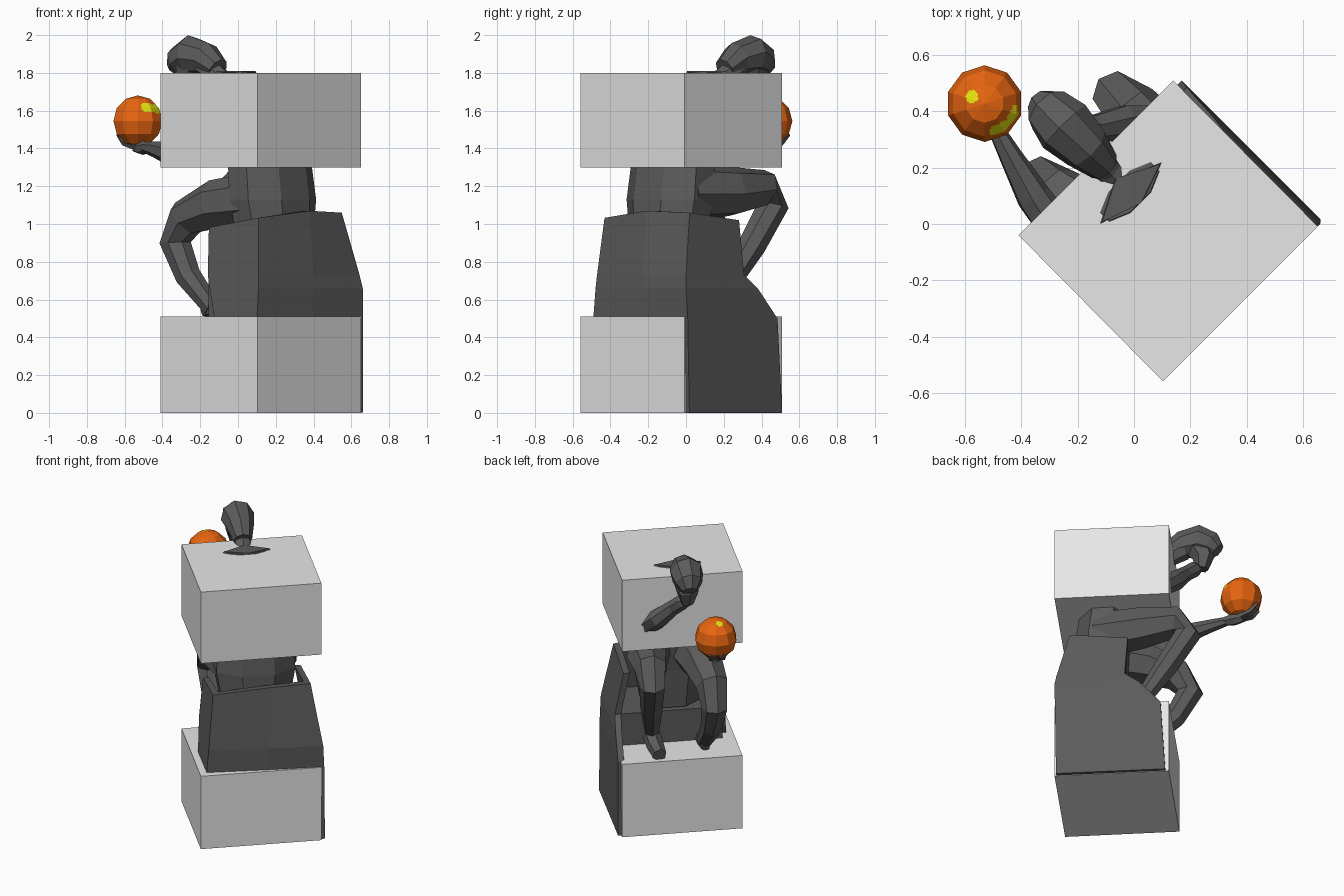
import bpy, bmesh, math
from mathutils import Vector

if "Cube" in bpy.data.objects:
    bpy.data.objects.remove(bpy.data.objects["Cube"])

S = math.sqrt(0.5)


def P(u, v, z):
    """Figure space (u forward, v to its right) to world: it is turned 45 degrees."""
    return Vector((S * (v - u), S * (u + v), z))


def material(name, rgb):
    m = bpy.data.materials.new(name)
    m.diffuse_color = (*rgb, 1)
    m.use_nodes = True
    m.node_tree.nodes["Principled BSDF"].inputs["Base Color"].default_value = m.diffuse_color
    return m


DARK = material("dark_stone", (0.105, 0.105, 0.105))
PALE = material("pale_stone", (0.82, 0.82, 0.82))
ORANGE = material("orange", (0.80, 0.13, 0.005))
YELLOW = material("yellow", (0.80, 0.78, 0.005))


def finish(bm, name, *mats):
    bmesh.ops.recalc_face_normals(bm, faces=bm.faces[:])
    me = bpy.data.meshes.new(name)
    bm.to_mesh(me)
    bm.free()
    for m in mats:
        me.materials.append(m)
    ob = bpy.data.objects.new(name, me)
    bpy.context.collection.objects.link(ob)
    return ob


def loft(name, rings, mat):
    """Skin a stack of equal-length rings given in figure space."""
    bm = bmesh.new()
    vs = [[bm.verts.new(P(*p)) for p in r] for r in rings]
    n = len(rings[0])
    for a, b in zip(vs, vs[1:]):
        for i in range(n):
            j = (i + 1) % n
            bm.faces.new((a[i], a[j], b[j], b[i]))
    bm.faces.new(vs[0])
    bm.faces.new(vs[-1])
    return finish(bm, name, mat)


def limb(name, path, sides=7, mat=DARK):
    """Tube along (u, v, z, radius) points."""
    pts = [Vector(p[:3]) for p in path]
    rings = []
    for i, p in enumerate(path):
        t = (pts[min(i + 1, len(pts) - 1)] - pts[max(i - 1, 0)]).normalized()
        side = t.cross(Vector((0.1, 1, 0.15))).normalized()
        up = t.cross(side)
        rings.append([pts[i] + p[3] * (side * math.cos(a) + up * math.sin(a))
                      for a in (2 * math.pi * k / sides for k in range(sides))])
    return loft(name, rings, mat)


# Two pale blocks, one at the base and one around the chest
for name, z0, z1 in (("lower_block", 0, 0.51), ("upper_block", 1.3, 1.8)):
    plan = ((-.467, -.322), (.262, -.318), (.262, .458), (-.467, .455))
    loft(name, [[(u, v, z) for u, v in plan] for z in (z0, z1)], PALE)

# Chair shell: U-shaped plan lofted upward
# (z, left back, middle back, right back, left, right, left front, right front)
T = 0.04
shell = []
for z, bl, bm_, br, l, r, fl, fr in (
        (.003, -.42, -.44, -.455, -.285, .480, -.1, .24),
        (.50, -.418, -.445, -.462, -.276, .475, -.1, .21),
        (.66, -.415, -.45, -.467, -.262, .467, -.05, .07),
        (.73, -.41, -.445, -.455, -.256, .455, -.03, -.02),
        (1.045, -.382, -.417, -.375, -.228, .402, -.01, -.005)):
    h = .025 if z > 1 else 0
    shell.append([(fl, l, z - 2.5 * h), (bl, l, z - h * .5), (bm_, .12, z + h), (br, r, z + h * .6),
                  (fr, r, z - h), (fr, r - T, z - h), (br + T, r - T, z + h * .6),
                  (bm_ + T, .12, z + h), (bl + T, l + T, z - h * .5), (fl, l + T, z - 2.5 * h)])
loft("chair_shell", shell, DARK)

# Seat
loft("seat", [[(-.41, -.24, z), (-.02, -.24, z), (-.02, .43, z), (-.41, .43, z)]
              for z in (.5, .73)], DARK)

# Torso, leaning forward (z, centre, half depth, half width)
torso = []
for z, u, d, w in ((.74, -.2, .17, .20), (1.0, -.2, .18, .25), (1.13, -.19, .185, .275),
                   (1.3, -.17, .18, .265), (1.5, -.05, .16, .22), (1.68, .06, .13, .24),
                   (1.78, .10, .08, .19), (1.803, .09, .055, .13)):
    torso.append([(u + d * math.cos(a), .07 + w * math.sin(a), z)
                  for a in (math.pi / 8 + k * math.pi / 4 for k in range(8))])
loft("torso", torso, DARK)

# Peak of the upper back
loft("upper_back_peak", [[(.035, .07, z), (.085, .07 - w, z), (.16, .07, z), (.085, .07 + w, z)]
                         for z, w in ((1.78, .17), (1.81, .145))], DARK)

# Neck, head and jaw
limb("neck", [(.10, .07, 1.72, .07), (.2, .07, 1.77, .055), (.32, .07, 1.84, .07)], 7)
limb("head", [(.22, .07, 1.82, .06), (.31, .07, 1.875, .088),
              (.42, .07, 1.893, .108), (.50, .07, 1.86, .088), (.54, .07, 1.82, .05)], 8)
limb("jaw", [(.41, .07, 1.86, .09), (.45, .07, 1.77, .07), (.44, .07, 1.69, .04)], 6)

# Legs, bent at the knee with the shins tucked back
limb("left_leg", [(-.2, -.03, 1.13, .15), (.08, -.09, 1.10, .135), (.27, -.12, 1.03, .105),
                  (.345, -.125, .90, .085), (.25, -.12, .72, .07), (.09, -.10, .55, .05)])
limb("right_leg", [(-.2, .19, 1.17, .15), (.08, .26, 1.17, .135), (.30, .28, 1.185, .105),
                   (.37, .28, 1.10, .085), (.23, .26, .88, .075), (.06, .23, .64, .05)])
limb("left_foot", [(.04, -.10, .56, .05), (.10, -.10, .55, .045), (.15, -.10, .535, .03)], 6)
limb("right_foot", [(.04, .23, .60, .06), (.12, .22, .56, .055), (.23, .21, .54, .045)], 6)

# Right arm, hand raised to the chin
limb("right_arm", [(.07, .27, 1.68, .08), (.09, .34, 1.52, .075), (.16, .34, 1.40, .07),
                   (.28, .23, 1.52, .065), (.34, .14, 1.62, .05), (.39, .09, 1.68, .05),
                   (.42, .06, 1.70, .03)])

# Left arm reaching out under the ball
limb("left_arm", [(.07, -.13, 1.68, .08), (.10, -.19, 1.50, .07), (.16, -.21, 1.36, .068),
                  (.32, -.185, 1.372, .063), (.48, -.14, 1.395, .042), (.58, -.11, 1.405, .03)])
limb("left_palm", [(.57, -.11, 1.405, .03), (.63, -.09, 1.405, .04), (.69, -.07, 1.405, .03)], 6)
for k in (-1, 0, 1):
    limb("left_finger", [(.66, -.08 + .02 * k, 1.408, .02), (.74, -.07 + .04 * k, 1.43, .018),
                         (.785, -.065 + .05 * k, 1.475, .01)], 5)

# Faceted ball; flat faces are split so yellow patches can be picked by position
bm = bmesh.new()
bmesh.ops.create_uvsphere(bm, u_segments=10, v_segments=6, radius=0.136)
bmesh.ops.subdivide_edges(bm, edges=bm.edges[:], cuts=6, use_grid_fill=True)
patches = ((Vector((.37, -.60, .48)), .34, .22), (Vector((.66, -.30, .42)), .34, .20),
           (Vector((-.34, .18, .9)), .18, .17))
for f in bm.faces:
    d = f.calc_center_median().normalized()
    for c, wide, tall in patches:
        off = d - c.normalized()
        if (off.xy.length / wide) ** 2 + (off.z / tall) ** 2 < 1:
            f.material_index = 1
ball = finish(bm, "ball", ORANGE, YELLOW)
ball.location = (-.53, .427, 1.545)
